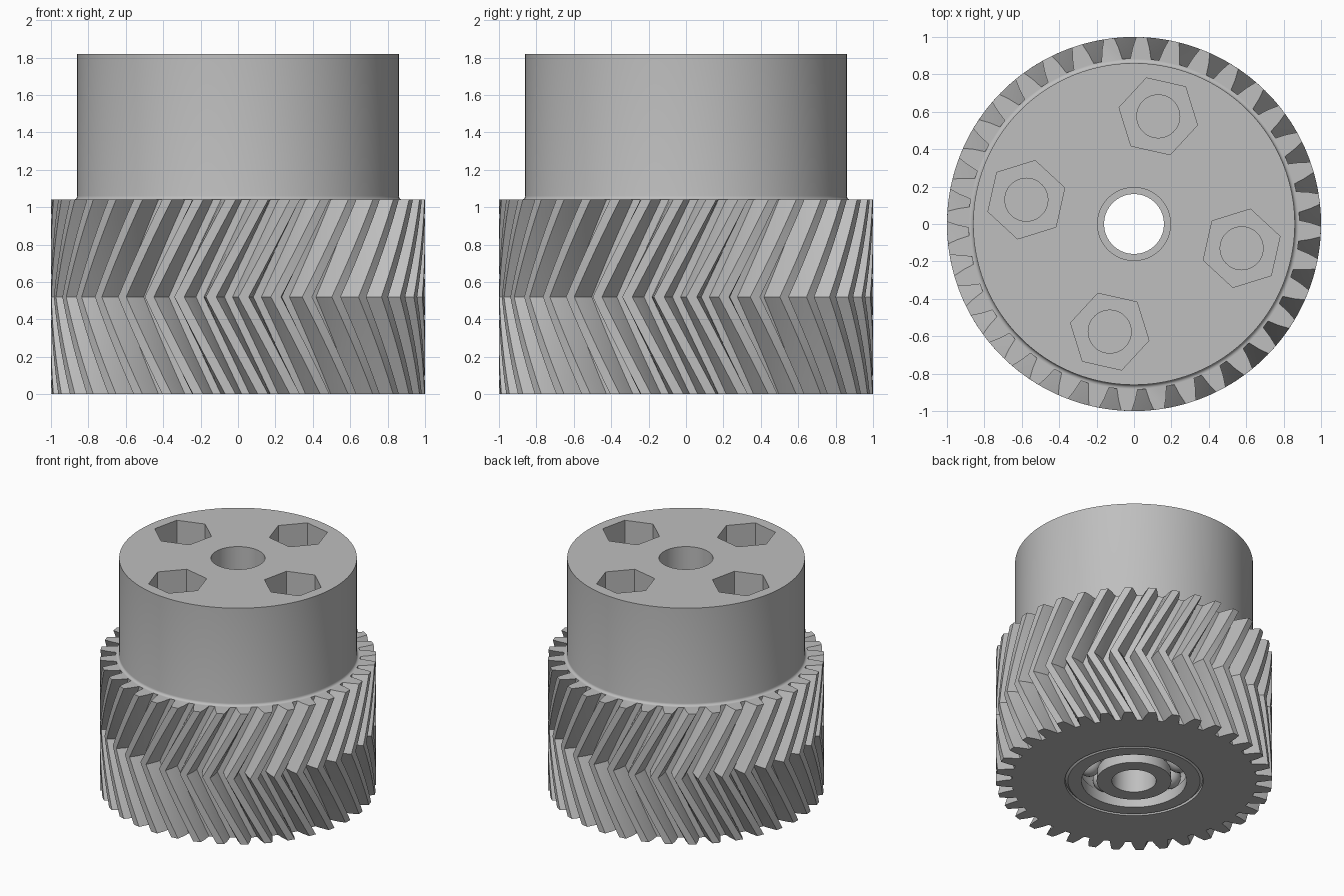
import bpy
import bmesh
from math import sin, cos, pi, radians
from mathutils import Matrix

if "Cube" in bpy.data.objects:
    bpy.data.objects.remove(bpy.data.objects["Cube"], do_unlink=True)

GEAR_TOP, HUB_TOP, BEARING_H = 1.04, 1.82, 0.31
TEETH, TWIST, PHASE = 36, radians(16), radians(1.7)

grey = bpy.data.materials.new("plain_grey")
grey.use_nodes = True
grey.diffuse_color = (0.52, 0.52, 0.52, 1)
grey.node_tree.nodes["Principled BSDF"].inputs["Base Color"].default_value = grey.diffuse_color


def finish(name, bm):
    bmesh.ops.recalc_face_normals(bm, faces=bm.faces)
    mesh = bpy.data.meshes.new(name)
    bm.to_mesh(mesh)
    bm.free()
    mesh.materials.append(grey)
    obj = bpy.data.objects.new(name, mesh)
    bpy.context.collection.objects.link(obj)
    return obj


def bridge(bm, a, b):
    for i in range(len(a)):
        j = (i + 1) % len(a)
        bm.faces.new((a[i], a[j], b[j], b[i]))


def lathe(name, profile, segments=128):
    """Spin a closed (radius, z) profile about the z axis."""
    bm = bmesh.new()
    rings = []
    for s in range(segments):
        a = 2 * pi * s / segments
        rings.append([bm.verts.new((r * cos(a), r * sin(a), z)) for r, z in profile])
    for s in range(segments):
        bridge(bm, rings[s], rings[(s + 1) % segments])
    return finish(name, bm)


def prism(name, radius, z0, z1, sides, centre=(0, 0), turn=0):
    bm = bmesh.new()
    rings = []
    for z in (z0, z1):
        rings.append([bm.verts.new((centre[0] + radius * cos(turn + 2 * pi * i / sides),
                                    centre[1] + radius * sin(turn + 2 * pi * i / sides), z))
                      for i in range(sides)])
    bridge(bm, *rings)
    for ring in rings:
        bm.faces.new(ring)
    return finish(name, bm)


def combine(obj, other, operation):
    """Apply a boolean and remove the helper."""
    mod = obj.modifiers.new("cut", "BOOLEAN")
    mod.operation, mod.solver, mod.object = operation, "EXACT", other
    bpy.context.view_layer.update()
    graph = bpy.context.evaluated_depsgraph_get()
    mesh = bpy.data.meshes.new_from_object(obj.evaluated_get(graph))
    obj.modifiers.clear()
    obj.data = mesh
    bpy.data.objects.remove(other, do_unlink=True)


# Herringbone toothed body: one tooth outline repeated, twisted both ways from mid height
tooth = [(0.885, -3.6), (0.945, -2.7), (1, -1.6), (1, 1.6), (0.945, 2.7), (0.885, 3.6)]
bm = bmesh.new()
layers = []
STEPS = 12
for k in range(STEPS + 1):
    t = k / STEPS
    turn = PHASE + TWIST * abs(2 * t - 1)
    ring = []
    for n in range(TEETH):
        for r, offset in tooth:
            a = 2 * pi * n / TEETH + radians(offset) + turn
            ring.append(bm.verts.new((r * cos(a), r * sin(a), GEAR_TOP * t)))
    layers.append(ring)
for low, high in zip(layers, layers[1:]):
    bridge(bm, low, high)
bm.faces.new(layers[0])
bm.faces.new(layers[-1])
gear = finish("herringbone_gear", bm)

# Hub with a small fillet at its foot
F = 0.02
fillet = [(0.88 - F * sin(a), GEAR_TOP + F - F * cos(a)) for a in (i * pi / 8 for i in range(5))]
hub = lathe("hub", [(0.1, 0.9), (0.88, 0.9)] + fillet + [(0.86, HUB_TOP), (0.1, HUB_TOP)])
combine(gear, hub, "UNION")

# Shaft bore and bearing seat
combine(gear, prism("bore_cutter", 0.195, -0.2, 2, 96), "DIFFERENCE")
combine(gear, prism("seat_cutter", 0.5, -0.2, BEARING_H, 128), "DIFFERENCE")

# Four hexagonal nut pockets with blind bolt holes
for i in range(4):
    a = radians(77.3) + i * pi / 2
    centre = (0.59 * cos(a), 0.59 * sin(a))
    combine(gear, prism("nut_cutter", 0.215, 1.42, 2, 6, centre, a + pi / 2), "DIFFERENCE")
    combine(gear, prism("bolt_cutter", 0.115, 1.04, 1.6, 48, centre), "DIFFERENCE")

# Ball bearing: two grooved rings and the balls between them
MID, PITCH, BALL, C = BEARING_H / 2, 0.325, 0.09, 0.02


def race(side):
    """Concave track on the side of a ring facing the balls."""
    steps = [radians(d) for d in (-48, -24, 0, 24, 48)]
    return [(PITCH + side * BALL * cos(a), MID + BALL * sin(a)) for a in steps]


outer = [(0.38, 0), (0.498 - C, 0), (0.498, C), (0.498, BEARING_H - C),
         (0.498 - C, BEARING_H), (0.38, BEARING_H)] + race(1)[::-1]
inner = [(0.27, 0), (0.16, 0), (0.16, BEARING_H), (0.27, BEARING_H)] + race(-1)[::-1]
parts = [gear, lathe("bearing_outer_ring", outer), lathe("bearing_inner_ring", inner)]

bm = bmesh.new()
for i in range(8):
    a = 2 * pi * i / 8 + pi / 4
    place = Matrix.Translation((PITCH * cos(a), PITCH * sin(a), MID))
    bmesh.ops.create_uvsphere(bm, u_segments=24, v_segments=12, radius=BALL, matrix=place)
parts.append(finish("bearing_balls", bm))

# Smooth the round surfaces and keep the edges crisp
bpy.ops.object.select_all(action="DESELECT")
for obj in parts:
    obj.select_set(True)
bpy.context.view_layer.objects.active = gear
bpy.ops.object.shade_smooth_by_angle(angle=radians(25))
